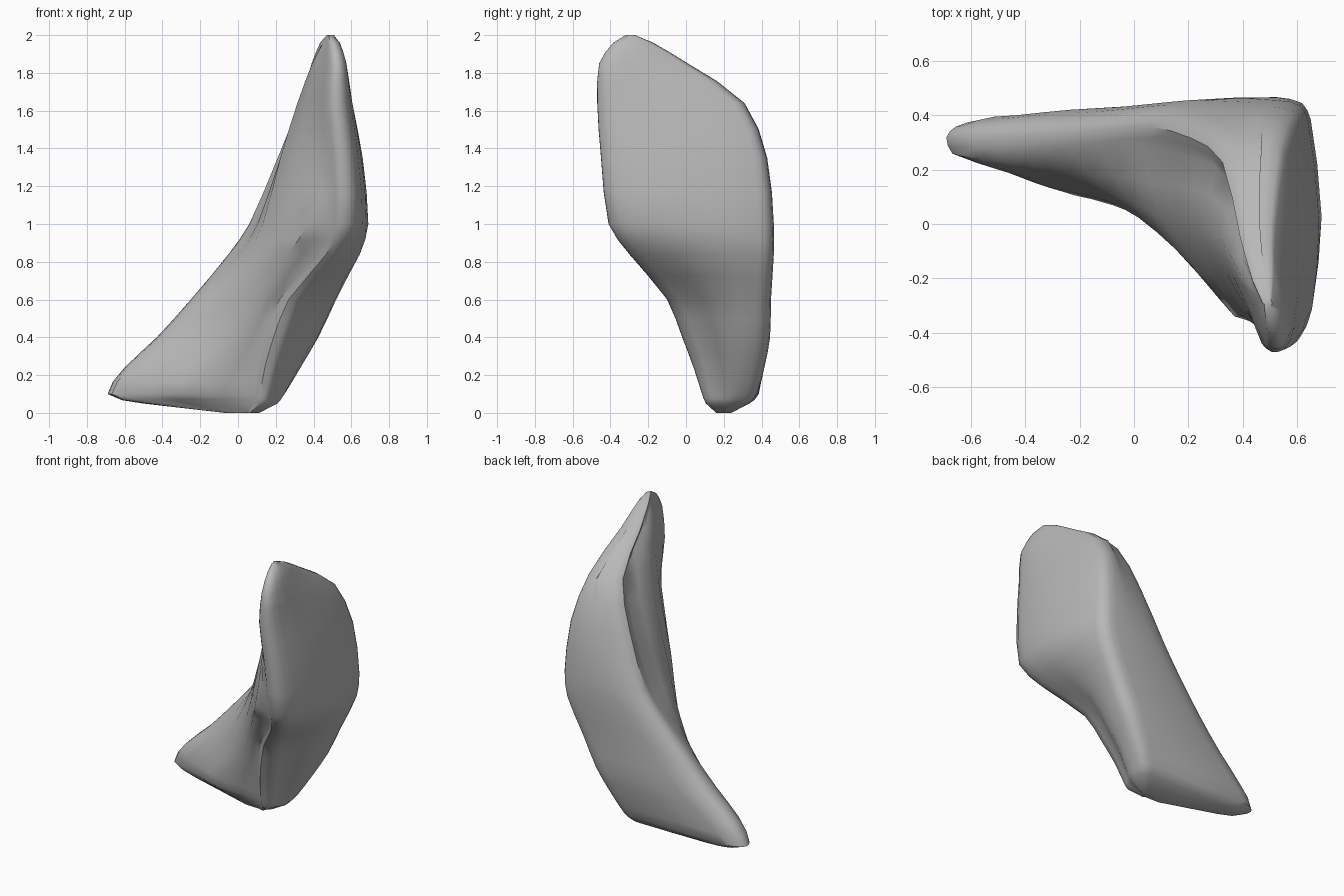
import bpy, bmesh, math
from mathutils import Vector

cube = bpy.data.objects.get("Cube")
if cube:
    bpy.data.objects.remove(cube, do_unlink=True)

# Level sections: height, rounding, inner swell, toe end, back corner, front end, inner bend
SECTIONS = [
    (0.00, .02, 0, (-.05, .20), (.09, .22), (.07, .18), (.00, .17)),
    (0.05, .045, 0, (-.46, .29), (.155, .29), (.13, .15), (-.20, .16)),
    (0.10, .055, 0, (-.635, .33), (.185, .32), (.14, .14), (-.26, .12)),
    (0.24, .07, .01, (-.53, .33), (.26, .345), (.17, .11), (-.15, .09)),
    (0.40, .08, .03, (-.35, .34), (.345, .365), (.22, .06), (.00, .04)),
    (0.60, .08, .04, (-.17, .35), (.44, .37), (.30, -.02), (.12, -.05)),
    (0.84, .08, .07, (.03, .37), (.55, .385), (.50, -.22), (.26, -.21)),
    (1.00, .08, .10, (.14, .375), (.57, .385), (.57, -.33), (.37, -.34)),
    (1.35, .07, .10, (.28, .33), (.55, .36), (.56, -.38), (.41, -.32)),
    (1.64, .06, .07, (.385, .24), (.50, .25), (.53, -.41), (.42, -.31)),
    (1.85, .04, .03, (.43, -.04), (.48, -.03), (.53, -.42), (.44, -.30)),
    (1.96, .025, 0, (.46, -.20), (.49, -.20), (.51, -.36), (.46, -.29)),
    (2.00, .01, 0, (.48, -.28), (.495, -.28), (.49, -.31), (.48, -.295)),
]


def midpoint(a, b, c, d):
    """Smooth point halfway from b to c, ignoring how far off a and d are."""
    span = (c - b).length
    near = lambda p, q: q + (p - q).normalized() * min(span, (p - q).length)
    return (9 * (b + c) - near(a, b) - near(d, c)) / 16


def outline(z, r, swell, *corners):
    """Rounded three-ended section, refined to a smooth closed loop."""
    toe, back, front, bend = (Vector((*p, z)) for p in corners)
    off = lambda p, x, y: p + Vector((x * r, y * r, 0))
    toe_front = off(toe, -.6, -1.3)
    web = (toe_front + bend) / 2 + Vector((-swell, swell / 3, 0))
    side = off((back + front) / 2, 1.5, 0)
    pts = [toe_front, off(toe, -1, -.2), off(toe, -.4, .5), off(toe, 1.4, 1),
           off(back, -.5, 1), off(back, .6, .75), off(back, 1, 0), side,
           off(front, 1.1, .6), off(front, .5, -.8), off(front, -.4, -1),
           off(front, -1, -.5), bend, web]
    loop, n = [], len(pts)
    for i in range(n):
        loop += [pts[i], midpoint(*(pts[(i + k) % n] for k in (-1, 0, 1, 2)))]
    return loop


# Extra in-between levels follow the same curve
loops = [outline(*s) for s in SECTIONS]
levels, last = [], len(loops) - 1
for i in range(last):
    levels.append(loops[i])
    if 0 < i < last - 1:
        levels.append([midpoint(*q) for q in zip(*loops[i - 1:i + 3])])
levels.append(loops[last])

# Skin the levels into one closed body
bm = bmesh.new()
rings = [[bm.verts.new(p) for p in loop] for loop in levels]
for low, high in zip(rings, rings[1:]):
    for j in range(len(low)):
        k = (j + 1) % len(low)
        bm.faces.new((low[j], low[k], high[k], high[j]))
bm.faces.new(rings[0])
bm.faces.new(rings[-1])
bmesh.ops.recalc_face_normals(bm, faces=bm.faces)
mesh = bpy.data.meshes.new("bent_body")
bm.to_mesh(mesh)
bm.free()
body = bpy.data.objects.new("bent_body", mesh)
bpy.context.collection.objects.link(body)

# Plain grey surface
grey = bpy.data.materials.new("plain_grey")
grey.use_nodes = True
colour = (0.48, 0.48, 0.48, 1)
grey.diffuse_color = colour
grey.node_tree.nodes["Principled BSDF"].inputs["Base Color"].default_value = colour
mesh.materials.append(grey)

bpy.ops.object.select_all(action='DESELECT')
body.select_set(True)
bpy.context.view_layer.objects.active = body
bpy.ops.object.shade_smooth_by_angle(angle=math.radians(40))
